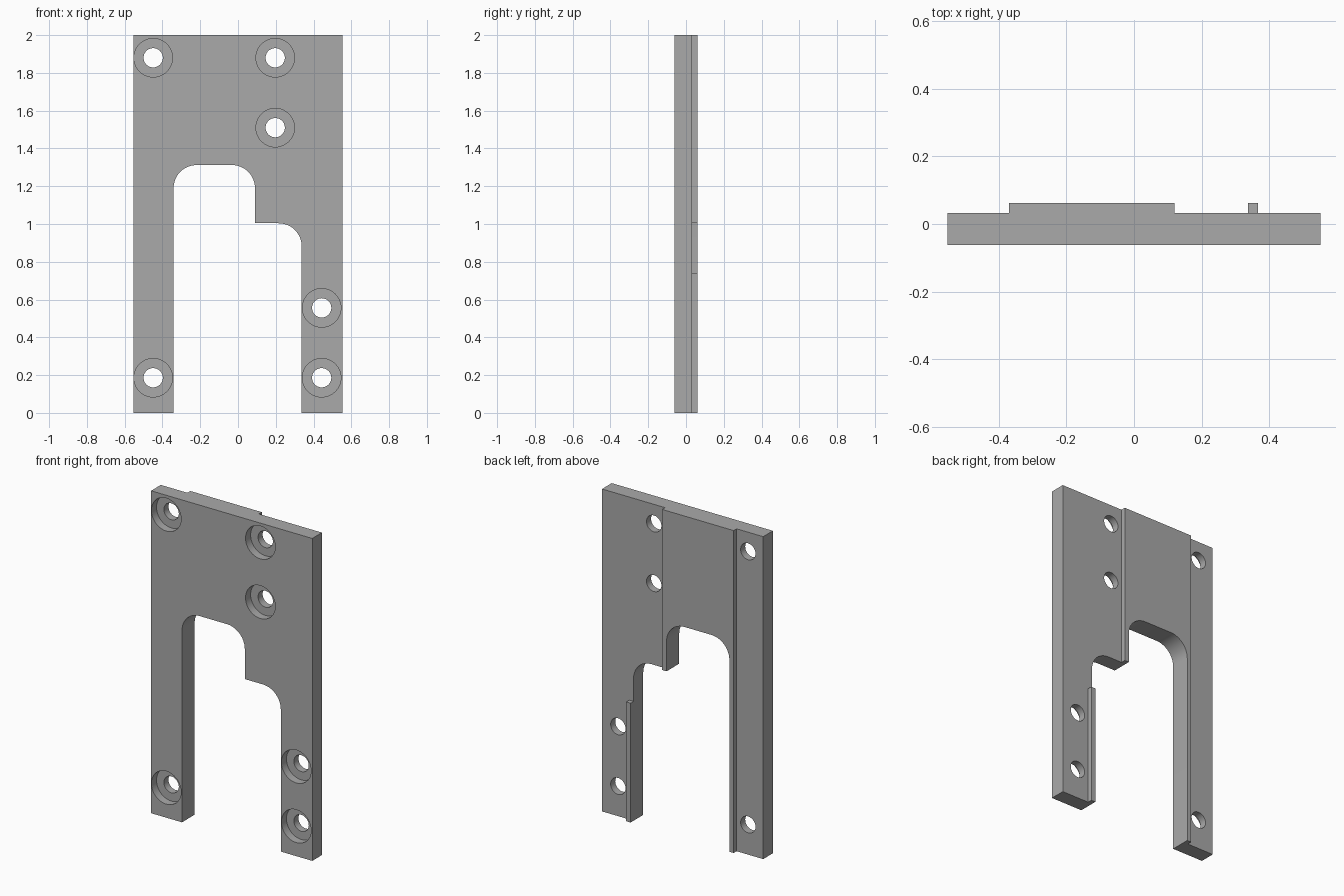
import bpy, bmesh, math

if "Cube" in bpy.data.objects:
    bpy.data.objects.remove(bpy.data.objects["Cube"])

metal = bpy.data.materials.new("grey_metal")
metal.diffuse_color = (0.4, 0.4, 0.4, 1)
metal.use_nodes = True
metal.node_tree.nodes["Principled BSDF"].inputs["Base Color"].default_value = metal.diffuse_color

FRONT, STEP, BACK = -0.062, 0.033, 0.062


def prism(name, outline, y0, y1):
    """Extrude an x-z outline from y0 to y1."""
    bm = bmesh.new()
    face = bm.faces.new([bm.verts.new((x, y0, z)) for x, z in outline])
    ext = bmesh.ops.extrude_face_region(bm, geom=[face])
    moved = [v for v in ext["geom"] if isinstance(v, bmesh.types.BMVert)]
    bmesh.ops.translate(bm, verts=moved, vec=(0, y1 - y0, 0))
    bmesh.ops.recalc_face_normals(bm, faces=bm.faces)
    mesh = bpy.data.meshes.new(name)
    bm.to_mesh(mesh)
    bm.free()
    ob = bpy.data.objects.new(name, mesh)
    bpy.context.collection.objects.link(ob)
    return ob


def arc(cx, cz, r, a0, a1, n=12):
    steps = [math.radians(a0 + (a1 - a0) * i / n) for i in range(n + 1)]
    return [(cx + r * math.cos(a), cz + r * math.sin(a)) for a in steps]


def circle(cx, cz, r, n=48):
    return arc(cx, cz, r, 0, 360, n)[:-1]


def rect(x0, x1, z0, z1):
    return [(x0, z0), (x1, z0), (x1, z1), (x0, z1)]


# Plate with a stepped, rounded opening between two legs
R = 0.122
outline = [(-0.553, 0), (-0.341, 0)]
outline += arc(-0.341 + R, 1.312 - R, R, 180, 90)
outline += arc(0.09 - R, 1.312 - R, R, 90, 0)
outline += [(0.09, 1.004)]
outline += arc(0.337 - R, 1.004 - R, R, 90, 0)
outline += [(0.337, 0), (0.553, 0), (0.553, 2), (-0.553, 2)]
plate = prism("mounting_plate", outline, FRONT, BACK)
plate.data.materials.append(metal)

# Recesses on the back, leaving the raised pad and the short rib
cutters = [
    prism("left_recess", rect(-0.7, -0.37, -0.1, 2.1), STEP, 0.2),
    prism("right_recess", [(0.367, -0.1), (0.7, -0.1), (0.7, 2.1), (0.12, 2.1),
                           (0.12, 0.74), (0.367, 0.74)], STEP, 0.2),
]

# Counterbored screw holes
for x, z in [(-0.449, 1.88), (0.197, 1.88), (0.197, 1.51),
             (0.443, 0.556), (0.443, 0.186), (-0.449, 0.186)]:
    cutters.append(prism("screw_hole", circle(x, z, 0.051), -0.2, 0.2))
    cutters.append(prism("counterbore", circle(x, z, 0.102), -0.2, FRONT + 0.05))

bpy.context.view_layer.objects.active = plate
plate.select_set(True)
for cutter in cutters:
    cutter.hide_render = True
    cutter.select_set(False)
    mod = plate.modifiers.new("cut", "BOOLEAN")
    mod.operation = "DIFFERENCE"
    mod.solver = "EXACT"
    mod.object = cutter
    bpy.ops.object.modifier_apply(modifier=mod.name)
    bpy.data.objects.remove(cutter)

bpy.ops.object.shade_smooth_by_angle(angle=math.radians(30))
